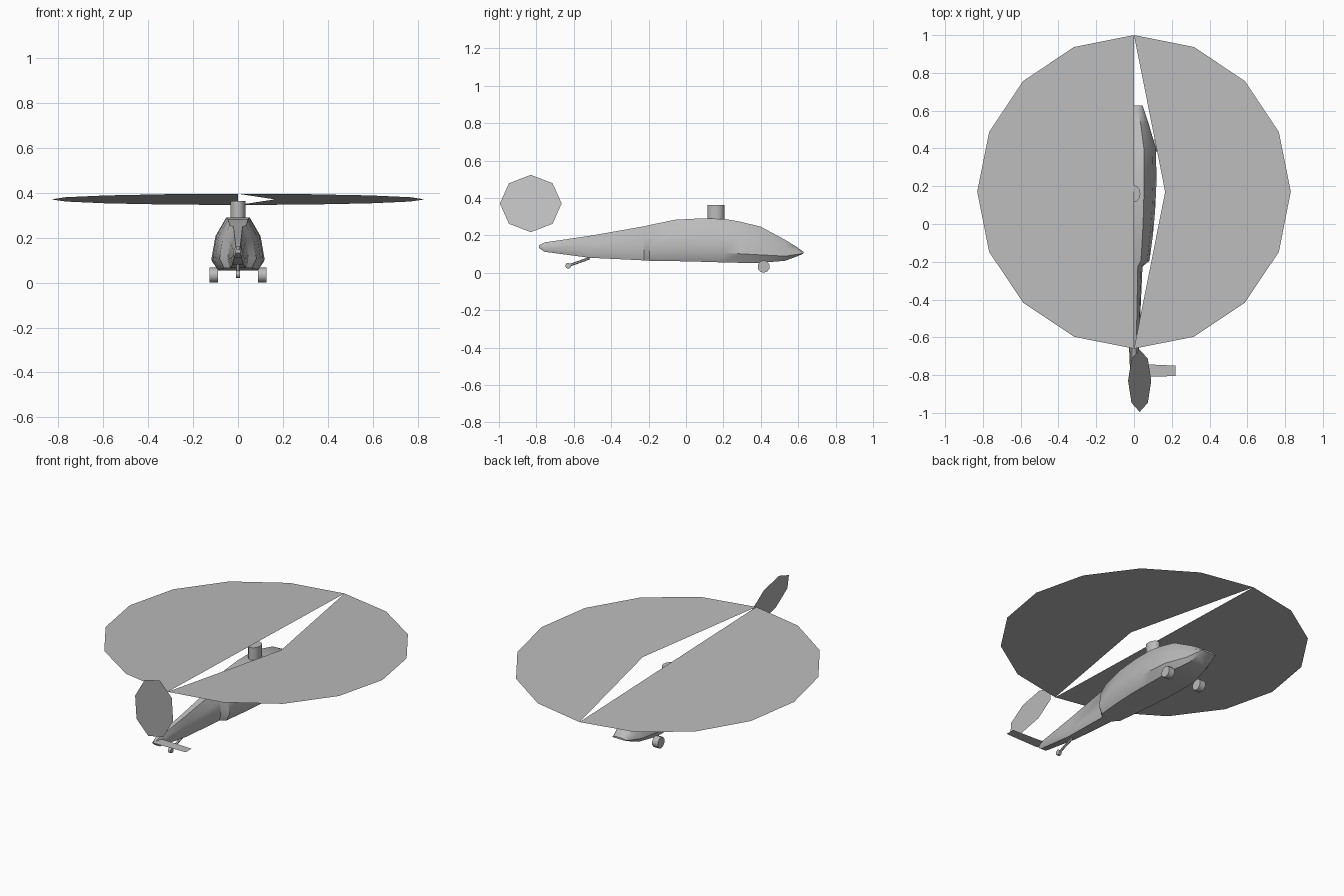
import bpy, bmesh, math
from mathutils import Matrix, Vector

cube = bpy.data.objects.get("Cube")
if cube:
    bpy.data.objects.remove(cube, do_unlink=True)

grey = bpy.data.materials.new("plain_grey")
grey.use_nodes = True
grey.diffuse_color = (0.5, 0.5, 0.5, 1)
grey.node_tree.nodes["Principled BSDF"].inputs["Base Color"].default_value = (0.5, 0.5, 0.5, 1)


def finish(name, bm, angle=None, fix_normals=True):
    if fix_normals:
        bmesh.ops.recalc_face_normals(bm, faces=bm.faces[:])
    mesh = bpy.data.meshes.new(name)
    bm.to_mesh(mesh)
    bm.free()
    obj = bpy.data.objects.new(name, mesh)
    mesh.materials.append(grey)
    bpy.context.collection.objects.link(obj)
    if angle:
        bpy.ops.object.select_all(action='DESELECT')
        obj.select_set(True)
        bpy.context.view_layer.objects.active = obj
        bpy.ops.object.shade_smooth_by_angle(angle=math.radians(angle))
    return obj


def rod(name, a, b, radius, sides=8, scale=(1, 1)):
    """Cylinder between two points, optionally squashed across."""
    a, b = Vector(a), Vector(b)
    bm = bmesh.new()
    turn = (b - a).to_track_quat('Z', 'Y').to_matrix().to_4x4()
    mat = Matrix.Translation((a + b) / 2) @ turn @ Matrix.Diagonal((*scale, 1, 1))
    bmesh.ops.create_cone(bm, cap_ends=True, segments=sides, radius1=radius,
                          radius2=radius, depth=(b - a).length, matrix=mat)
    return finish(name, bm, 50)


def sheet(name, outlines):
    """Flat zero-thickness panels from outlines."""
    bm = bmesh.new()
    for outline in outlines:
        bm.faces.new([bm.verts.new(p) for p in outline])
    return finish(name, bm, fix_normals=False)


# Fuselage: sections of (y, bottom, top, half width)
stations = [(-.785, .132, .148, .012), (-.757, .112, .162, .022), (-.516, .08, .197, .032),
            (-.225, .066, .248, .045), (-.195, .064, .255, .082), (-.06, .062, .283, .1),
            (.07, .059, .29, .112), (.2, .055, .288, .118), (.29, .053, .273, .118),
            (.40, .053, .246, .116), (.53, .064, .176, .078), (.59, .086, .139, .058),
            (.628, .102, .112, .045)]
half_section = [(.75, 0), (1, .22), (.85, .65), (.45, 1)]
section = half_section + [(-x, h) for x, h in reversed(half_section)]
bm = bmesh.new()
rings = [[bm.verts.new((x * w, y, lo + h * (hi - lo))) for x, h in section]
         for y, lo, hi, w in stations]
for r, s in zip(rings, rings[1:]):
    for i in range(len(section)):
        j = (i + 1) % len(section)
        bm.faces.new((r[i], r[j], s[j], s[i]))
bm.faces.new(rings[0])
bm.faces.new(rings[-1])
finish("fuselage", bm, 40)

# Rotor mast
rod("rotor_mast", (0, .16, .27), (0, .16, .362), .045, 12, (.75, 1))

# Main rotor: two half discs, the +x one notched inward along the split
def rotor_point(x, y):
    return (x, y, .37 - .03 * (y - .17))

def half_disc(side):
    angles = [math.pi * i / 8 for i in range(9)]
    return [rotor_point(side * .83 * math.sin(a), .17 - .83 * math.cos(a)) for a in angles]

sheet("main_rotor", [half_disc(1) + [rotor_point(.165, .17)], half_disc(-1)[::-1]])

# Tail rotor: canted octagon
cant = math.atan(.4)
octagon = []
for i in range(8):
    a = math.pi * i / 4
    up = .165 * math.sin(a)
    octagon.append((.03 - up * math.sin(cant), -.83 + .165 * math.cos(a),
                    .37 + up * math.cos(cant)))
sheet("tail_rotor", [octagon])

# One-sided stabiliser
sheet("stabiliser", [[(0, -.81, .15), (.22, -.805, .15), (.22, -.75, .15), (0, -.74, .15)]])

# Landing gear
for side, label in ((1, "left"), (-1, "right")):
    rod(label + "_wheel", (side * .09, .415, .033), (side * .127, .415, .033), .033, 10)
rod("tail_strut", (0, -.515, .078), (0, -.63, .037), .007, 6)
rod("tail_wheel", (-.008, -.63, .037), (.008, -.63, .037), .016, 8)
